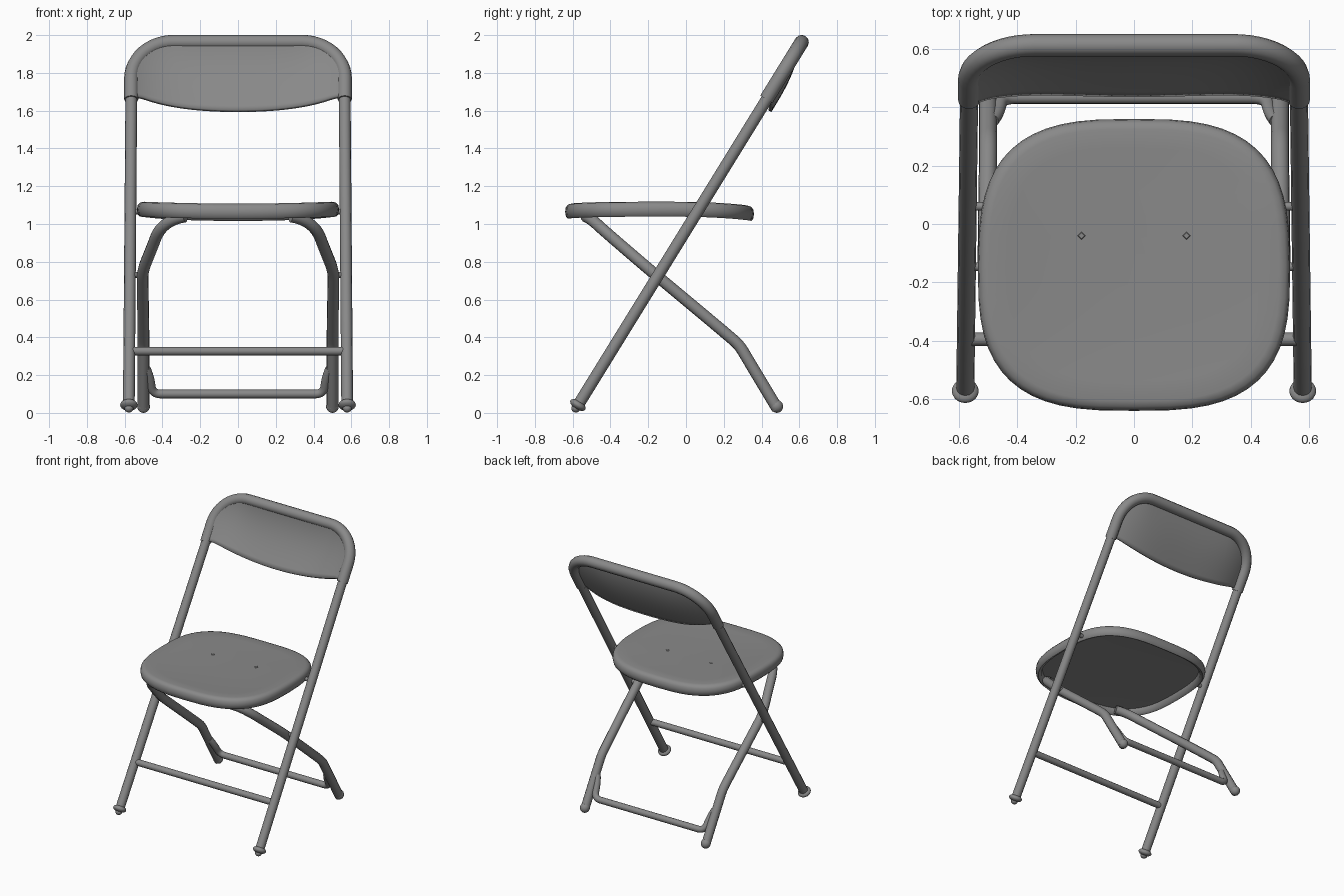
import bpy, bmesh, math
from mathutils import Matrix, Vector

if "Cube" in bpy.data.objects:
    bpy.data.objects.remove(bpy.data.objects["Cube"])

GREY = (0.25, 0.25, 0.25, 1)
metal = bpy.data.materials.new("matte_grey")
metal.use_nodes = True
metal.diffuse_color = GREY
metal.node_tree.nodes["Principled BSDF"].inputs["Base Color"].default_value = GREY

LEAN = 0.617                      # backward lean of the main frame
TILT = math.atan(LEAN)


def frame_y(z):
    return -0.572 + (z - 0.04) * LEAN


def finish(obj, angle=45):
    bpy.ops.object.select_all(action='DESELECT')
    obj.select_set(True)
    bpy.context.view_layer.objects.active = obj
    if obj.type == 'CURVE':
        bpy.ops.object.convert(target='MESH')
        obj = bpy.context.object
    obj.data.materials.clear()
    obj.data.materials.append(metal)
    bpy.ops.object.shade_smooth_by_angle(angle=math.radians(angle))
    return obj


def mesh_object(name, bm):
    bmesh.ops.recalc_face_normals(bm, faces=bm.faces)
    mesh = bpy.data.meshes.new(name)
    bm.to_mesh(mesh)
    bm.free()
    obj = bpy.data.objects.new(name, mesh)
    bpy.context.collection.objects.link(obj)
    return obj


def tube(name, points, radius, smooth=True):
    curve = bpy.data.curves.new(name, 'CURVE')
    curve.dimensions = '3D'
    curve.bevel_depth = radius
    curve.bevel_resolution = 4
    curve.use_fill_caps = True
    spline = curve.splines.new('NURBS' if smooth else 'POLY')
    spline.points.add(len(points) - 1)
    for p, co in zip(spline.points, points):
        p.co = (*co, 1)
    if smooth:
        spline.order_u = 3
        spline.use_endpoint_u = True
        spline.resolution_u = 8
    obj = bpy.data.objects.new(name, curve)
    bpy.context.collection.objects.link(obj)
    return finish(obj)


def ball(name, center, size, tilt=0.0):
    bm = bmesh.new()
    place = (Matrix.Translation(center) @ Matrix.Rotation(-tilt, 4, 'X')
             @ Matrix.Diagonal((*size, 1)))
    bmesh.ops.create_uvsphere(bm, u_segments=20, v_segments=12, radius=1, matrix=place)
    return finish(mesh_object(name, bm))


# Main frame: two leaning front legs joined by an arch at the top
HALF, CORNER, SPRING, RISE = 0.565, 0.225, 1.77, 0.193
arch = []
for i in range(25):
    a = math.pi * i / 24
    c = math.cos(a)
    if i == 12:
        continue
    a2 = a if c > 0 else math.pi - a
    x = HALF - CORNER + CORNER * math.cos(a2 * 1.0)
    arch.append((math.copysign(x, c), SPRING + RISE * math.sin(a2)))
# flat middle of the arch
arch[12:12] = [(HALF - CORNER, SPRING + RISE), (CORNER - HALF, SPRING + RISE)]
outline = [(0.578, 0.04), (HALF, 1.66)] + arch + [(-HALF, 1.66), (-0.578, 0.04)]
tube("main_frame", [(x, frame_y(z), z) for x, z in outline], 0.031, smooth=False)

# Rolled rim of the backrest around the arch
rim = outline[1:-1]
tube("backrest_rim", [(x, frame_y(z) - 0.002, z) for x, z in rim], 0.038, smooth=False)


# Backrest panel: dished sheet between the rim and a curved lower edge
def top_edge(x):
    d = max(0.0, (abs(x) - HALF + CORNER) / CORNER)
    return SPRING + RISE * math.sqrt(max(0.0, 1 - d * d))


def bottom_edge(x):
    return 1.622 + 0.045 * min(1.0, abs(x) / 0.5) ** 2


back_dir = Vector((0, math.cos(TILT), -math.sin(TILT)))
bm = bmesh.new()
bmesh.ops.create_grid(bm, x_segments=40, y_segments=12, size=1)
for v in bm.verts:
    x = HALF * math.sin(v.co.x * math.pi / 2)
    t = (v.co.y + 1) / 2
    z = bottom_edge(x) + t * (top_edge(x) - bottom_edge(x))
    dish = 0.07 * (1 - (x / HALF) ** 4) * (1 - t ** 3)
    v.co = Vector((x, frame_y(z), z)) + back_dir * (dish - 0.024)
panel = mesh_object("backrest_panel", bm)
solid = panel.modifiers.new("thickness", 'SOLIDIFY')
solid.thickness = 0.02
solid.offset = 0
finish(panel)

# Seat: rounded-square shell with a rolled edge and a hollow underside
RINGS = [(0.5, 1.074), (0.92, 1.072), (0.935, 1.036), (0.97, 1.028), (0.992, 1.04),
         (1.0, 1.065), (0.993, 1.088), (0.97, 1.103), (0.93, 1.108), (0.8, 1.104),
         (0.5, 1.099), (0.2, 1.097)]
SIDES = 56


def seat_point(scale, z, a):
    c, s = math.cos(a), math.sin(a)
    x = scale * 0.535 * math.copysign(abs(c) ** (2 / 3), c)
    y = scale * 0.5 * math.copysign(abs(s) ** (2 / 3), s)
    x *= 1 - 0.03 * max(0, y)
    z += 0.01 * (x / 0.5) ** 2 - 0.06 * max(0, y - 0.15) ** 1.5
    return (x, y - 0.14, z)


bm = bmesh.new()
loops = [[bm.verts.new(seat_point(s, z, math.tau * i / SIDES)) for i in range(SIDES)]
         for s, z in RINGS]
for lower, upper in zip(loops, loops[1:]):
    for i in range(SIDES):
        j = (i + 1) % SIDES
        bm.faces.new((lower[i], lower[j], upper[j], upper[i]))
bm.faces.new(loops[0][::-1])
bm.faces.new(loops[-1])
finish(mesh_object("seat", bm), 60)

# Parts repeated on each side
for side, sx in (("left", 1), ("right", -1)):
    # rear leg, bending inward under the seat front and kinked near the floor
    leg = [(0.28, -0.53, 1.04), (0.34, -0.505, 1.03), (0.42, -0.44, 0.97),
           (0.455, -0.33, 0.875), (0.505, -0.19, 0.755), (0.505, -0.1, 0.68),
           (0.5, 0.23, 0.405), (0.5, 0.285, 0.355), (0.5, 0.32, 0.295),
           (0.5, 0.484, 0.022)]
    tube(side + "_rear_leg", [(sx * x, y, z) for x, y, z in leg], 0.031)
    ball(side + "_rear_foot", (sx * 0.5, 0.48, 0.035), (0.034, 0.034, 0.035), -0.55)

    # front foot: flange and tip
    ball(side + "_front_foot", (sx * 0.578, -0.572, 0.042), (0.046, 0.046, 0.024), TILT)
    ball(side + "_front_foot_tip", (sx * 0.578, -0.583, 0.024), (0.024, 0.024, 0.022))

    # pivots joining the frame to the rear leg and to the seat
    for part, z in (("leg_pivot", 0.73), ("seat_pivot", 1.065)):
        y = frame_y(z)
        tube(f"{side}_{part}", [(sx * 0.49, y, z), (sx * 0.56, y, z)], 0.015, smooth=False)

    # seat rivet
    bm = bmesh.new()
    bmesh.ops.create_cone(bm, cap_ends=True, segments=4, radius1=0.016, radius2=0.01,
                          depth=0.006, matrix=Matrix.Translation((sx * 0.18, -0.04, 1.1)))
    finish(mesh_object(side + "_seat_rivet", bm), 20)

# Crossbars
tube("front_crossbar", [(-0.56, frame_y(0.327), 0.327), (0.56, frame_y(0.327), 0.327)],
     0.023, smooth=False)
bar = [(0.485, 0.355, 0.235), (0.465, 0.38, 0.19), (0.455, 0.434, 0.1), (0.36, 0.434, 0.1)]
bar += [(-x, y, z) for x, y, z in reversed(bar)]
tube("rear_crossbar", bar, 0.023)
